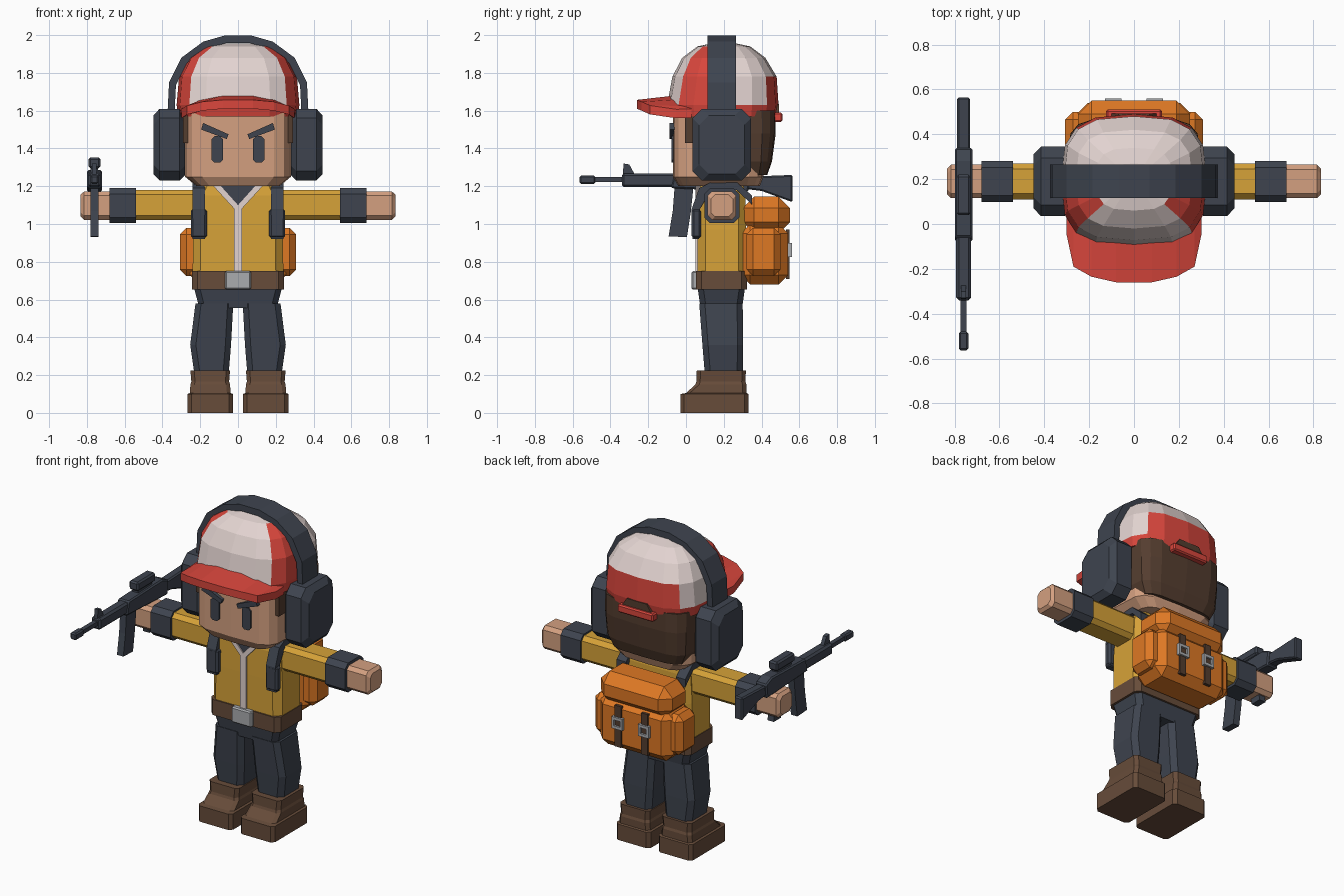
import bpy, bmesh, math
from mathutils import Vector

cube = bpy.data.objects.get("Cube")
if cube:
    bpy.data.objects.remove(cube, do_unlink=True)


def colour(name, r, g, b):
    lin = [(c / 255 / 12.92) if c < 11 else ((c / 255 + 0.055) / 1.055) ** 2.4 for c in (r, g, b)]
    m = bpy.data.materials.new(name)
    m.use_nodes = True
    m.diffuse_color = (*lin, 1)
    m.node_tree.nodes["Principled BSDF"].inputs["Base Color"].default_value = (*lin, 1)
    return m


SKIN = colour("skin", 212, 160, 128)
YELLOW = colour("jacket yellow", 214, 162, 56)
SLATE = colour("dark slate", 62, 68, 79)
BROWN = colour("leather brown", 103, 76, 58)
HAIR = colour("hair brown", 84, 61, 47)
RED = colour("cap red", 216, 70, 60)
WHITE = colour("cap white", 226, 211, 208)
ORANGE = colour("pack orange", 222, 120, 36)
METAL = colour("metal grey", 170, 172, 175)


def loft(name, mats, rings, pair=False, rule=None, bevel=0):
    """Skin equal-sized rings of points; pair also makes the mirrored twin."""
    mats = mats if isinstance(mats, list) else [mats]
    for side in ((1, -1) if pair else (1,)):
        bm = bmesh.new()
        rows = [[bm.verts.new((p[0] * side, p[1], p[2])) for p in r] for r in rings]
        n = len(rows[0])
        for a, b in zip(rows, rows[1:]):
            for i in range(n):
                j = (i + 1) % n
                bm.faces.new((a[i], a[j], b[j], b[i]))
        bm.faces.new(rows[0][::-1])
        bm.faces.new(rows[-1])
        bmesh.ops.recalc_face_normals(bm, faces=bm.faces)
        if rule:
            for f in bm.faces:
                f.material_index = rule(f.calc_center_median())
        label = ("left_" if side > 0 else "right_") + name if pair else name
        me = bpy.data.meshes.new(label)
        bm.to_mesh(me)
        bm.free()
        for m in mats:
            me.materials.append(m)
        ob = bpy.data.objects.new(label, me)
        bpy.context.collection.objects.link(ob)
        if bevel:
            mod = ob.modifiers.new("chamfer", "BEVEL")
            mod.width, mod.segments = bevel, 1


def box(name, mat, x, y, z, bevel=0, pair=False):
    rings = [[(x[0], y[0], h), (x[1], y[0], h), (x[1], y[1], h), (x[0], y[1], h)] for h in z]
    loft(name, mat, rings, pair, bevel=bevel)


def prism(name, mat, pts, span, axis="x", pair=False, bevel=0):
    """Extrude a (y, z) outline along x, or an (x, z) outline along y."""
    put = (lambda a, b, t: (t, a, b)) if axis == "x" else (lambda a, b, t: (a, t, b))
    loft(name, mat, [[put(a, b, t) for a, b in pts] for t in span], pair, bevel=bevel)


def octo(u, v, hu, hv, w, c, axis="z"):
    """Rectangle with cut corners, at height w along the axis."""
    pts = [(hu - c, -hv), (hu, c - hv), (hu, hv - c), (hu - c, hv),
           (c - hu, hv), (-hu, hv - c), (-hu, c - hv), (c - hu, -hv)]
    return [(u + a, v + b, w) if axis == "z" else (w, u + a, v + b) for a, b in pts]


def rounded(hx, y0, y1, z, power, count=16):
    """Squarish oval ring."""
    ring = []
    for i in range(count):
        a = math.tau * i / count
        c, s = math.cos(a), math.sin(a)
        ring.append((math.copysign(abs(c) ** (2 / power), c) * hx,
                     (y0 + y1) / 2 + math.copysign(abs(s) ** (2 / power), s) * (y1 - y0) / 2, z))
    return ring


# Boots, legs and hips
loft("boot", BROWN, [octo(.147, y, hx, hy, z, .02) for z, hx, y, hy in
     ((0, .12, .15, .18), (.1, .12, .15, .18), (.105, .108, .16, .16),
      (.15, .105, .185, .135), (.165, .1, .185, .13), (.225, .105, .187, .13))], True)
loft("leg", SLATE, [octo(x, y, hx, hy, z, .03) for z, x, hx, y, hy in
     ((.2, .14, .09, .2, .1), (.36, .145, .108, .195, .108), (.58, .125, .1, .185, .115))], True)
loft("hips", SLATE, [octo(0, .187, hx, hy, z, .03) for z, hx, hy in ((.555, .205, .11), (.66, .232, .125))])

# Jacket, belt and collar
loft("jacket", YELLOW, [octo(0, .19, hx, hy, z, .04) for z, hx, hy in
     ((.74, .24, .128), (.97, .238, .128), (1.15, .225, .125), (1.2, .205, .115))])
loft("belt", BROWN, [octo(0, .188, .244, .135, z, .03) for z in (.652, .75)])
box("belt_buckle", METAL, (-.07, .07), (.03, .07), (.652, .752), .008)
prism("undershirt", SLATE, [(-.09, 1.2), (0, 1.09), (.09, 1.2)], (.057, .085), "y")
box("zip", WHITE, (-.02, .02), (.05, .075), (.75, 1.09))
prism("collar_trim", WHITE, [(0, 1.07), (.02, 1.08), (.13, 1.2), (.09, 1.2), (0, 1.1)],
      (.05, .09), "y", True)
loft("neck", SKIN, [octo(0, .19, .1, .09, z, .03) for z in (1.17, 1.24)])

# Arms held straight out
loft("sleeve", YELLOW, [octo(.19, 1.1, .08, .08, x, .025, "x") for x in (.19, .56)], True)
loft("cuff", SLATE, [octo(.19, 1.097, .092, .093, x, .03, "x") for x in (.54, .68)], True)
loft("hand", SKIN, [octo(.19, 1.097, h, h, x, .022, "x") for x, h in
     ((.66, .075), (.815, .075), (.833, .058))], True)

# Head, hair and face
loft("head", SKIN, [rounded(hx, y0, y1, z, 5) for z, hx, y0, y1 in
     ((1.2, .22, -.04, .39), (1.25, .28, -.07, .41), (1.6, .28, -.07, .41))])
loft("hair", HAIR, [rounded(hx, y0, y1, z, 4) for z, hx, y0, y1 in
     ((1.26, .25, .2, .43), (1.33, .285, .15, .455), (1.48, .295, .1, .475), (1.6, .295, .08, .475))])
box("sideburn", HAIR, (.225, .29), (-.005, .15), (1.43, 1.59), pair=True)
prism("eye", SLATE, [(.095, 1.325), (.125, 1.325), (.14, 1.34), (.14, 1.45), (.125, 1.465),
      (.095, 1.465), (.08, 1.45), (.08, 1.34)], (-.076, -.067), "y", True)
prism("eyebrow", SLATE, [(.05, 1.475), (.06, 1.45), (.195, 1.5), (.185, 1.535)], (-.088, -.05), "y", True)


# Cap with panels in two colours
def cap_panel(c):
    if c.z > 1.945:
        return 1
    if c.z < 1.63:
        return 0
    side = abs(c.x) / .32 > abs(c.y - .2) / .29
    if c.y < .2:
        return 0 if side else 1
    return 1 if side or c.z > 1.78 else 0


loft("cap", [RED, WHITE], [rounded(hx, y0, y1, z, 3) for z, hx, y0, y1 in
     ((1.57, .315, -.09, .48), (1.63, .325, -.1, .49), (1.78, .312, -.072, .48),
      (1.88, .26, -.02, .42), (1.94, .17, .06, .34), (1.955, .09, .13, .27))], rule=cap_panel)
brim = []
for x, back, tip, zb, zt in ((.3, .03, -.05, 1.585, 1.585), (.27, .02, -.19, 1.6, 1.605),
                             (.19, -.03, -.235, 1.635, 1.625), (.08, -.06, -.26, 1.655, 1.635)):
    brim.append([(x, back, zb - .025), (x, tip, zt - .025), (x, tip, zt + .022), (x, back, zb + .025)])
loft("brim", RED, [[(-p[0], p[1], p[2]) for p in r] for r in brim] + brim[::-1])
box("cap_strap", RED, (-.125, .125), (.45, .51), (1.54, 1.59), .008)
prism("cap_opening", HAIR, [(-.1, 1.59), (.1, 1.59), (.07, 1.635), (-.07, 1.635)], (.47, .493), "y")

# Ear defenders
half = [(.375, 1.55), (.365, 1.75), (.3, 1.88), (.185, 1.965), (.07, 1.998)]
arch = half + [(-x, z) for x, z in half[::-1]]
loft("headband", SLATE, [[(x, .115, z), (x, .265, z), (x * .9, .265, 1.6 + (z - 1.6) * .9),
     (x * .9, .115, 1.6 + (z - 1.6) * .9)] for x, z in arch])
loft("ear_cup", SLATE, [octo(.19, 1.42, hy, hz, x, .05, "x") for x, hy, hz in
     ((.28, .12, .16), (.31, .155, .19), (.415, .155, .19), (.448, .12, .155))], True)

# Backpack
box("pack_body", ORANGE, (-.255, .255), (.29, .54), (.68, 1.0), .05)
box("pack_flap", ORANGE, (-.25, .25), (.3, .55), (.95, 1.145), .06)
box("pack_pocket", ORANGE, (.2, .308), (.32, .5), (.725, .98), .035, True)
box("pack_strap", HAIR, (.07, .115), (.53, .548), (.71, .97), pair=True)
for z in (.835, .89):
    box("buckle_bar", METAL, (.055, .13), (.54, .56), (z - .009, z + .009), pair=True)
for x in (.063, .122):
    box("buckle_side", METAL, (x - .008, x + .008), (.54, .56), (.835, .89), pair=True)
prism("shoulder_strap", SLATE, [(.035, .92), (.03, 1.08), (.07, 1.19), (.13, 1.22), (.27, 1.22), (.35, 1.15),
      (.35, 1.1), (.27, 1.18), (.13, 1.18), (.075, 1.08), (.07, .92)], (.175, .24), pair=True)
box("strap_pad", SLATE, (.165, .25), (.03, .08), (.925, 1.08), .012, True)

# Rifle in the right hand
GUN = -.76


def gun_part(name, half_width, pts, bevel=0):
    prism("rifle_" + name, SLATE, pts, (GUN - half_width, GUN + half_width), bevel=bevel)


def block(y0, y1, z0, z1):
    return [(y0, z0), (y1, z0), (y1, z1), (y0, z1)]


gun_part("muzzle", .021, block(-.563, -.48, 1.213, 1.257), .008)
gun_part("barrel", .014, block(-.5, -.32, 1.222, 1.248))
gun_part("handguard", .033, block(-.34, -.02, 1.195, 1.268), .012)
gun_part("receiver", .039, [(-.08, 1.19), (.33, 1.17), (.34, 1.26), (.28, 1.285), (-.06, 1.275)], .008)
gun_part("front_sight", .012, [(-.335, 1.26), (-.27, 1.26), (-.3, 1.315), (-.33, 1.32)])
gun_part("sight_mount", .02, block(.06, .2, 1.27, 1.3))
gun_part("sight", .032, block(.04, .22, 1.295, 1.352), .01)
gun_part("magazine", .022, [(-.06, 1.2), (.04, 1.2), (.025, 1.06), (.005, .93), (-.092, .935), (-.07, 1.07)])
gun_part("grip", .022, [(.13, 1.19), (.21, 1.19), (.24, .985), (.17, .985)])
gun_part("stock", .029, [(.32, 1.185), (.4, 1.175), (.565, 1.115), (.565, 1.26), (.32, 1.25)], .008)
